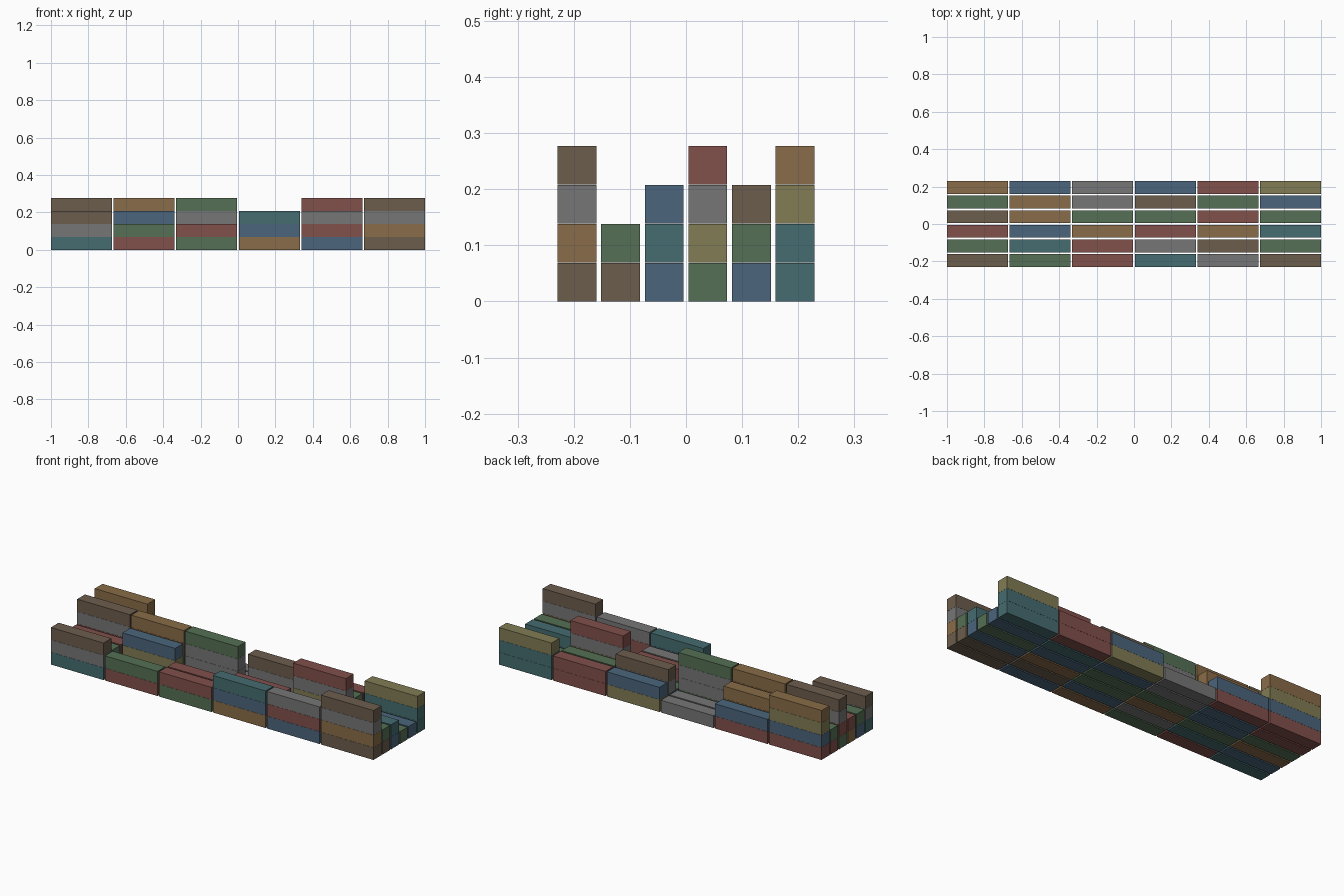
import bpy

if "Cube" in bpy.data.objects:
    bpy.data.objects.remove(bpy.data.objects["Cube"])

# Container yard: six rows of six stacks
L, W, H = 0.3265, 0.069, 0.0688       # container size
PX, PY, PZ = 0.3347, 0.0777, 0.0694   # spacing between containers

COLOURS = {
    "N": ("brown", (0.15, 0.11, 0.075)),
    "O": ("orange", (0.25, 0.15, 0.065)),
    "R": ("red", (0.22, 0.08, 0.07)),
    "G": ("green", (0.09, 0.16, 0.09)),
    "B": ("blue", (0.07, 0.13, 0.20)),
    "T": ("teal", (0.06, 0.15, 0.16)),
    "Y": ("yellow", (0.22, 0.20, 0.09)),
    "S": ("silver", (0.18, 0.18, 0.18)),
}
mats = {}
for key, (name, rgb) in COLOURS.items():
    mats[key] = bpy.data.materials.new(name + "_paint")
    mats[key].diffuse_color = (*rgb, 1)

# Stacks from left to right, colours listed bottom to top; front row first
YARD = [
    "TSN RG GR OBT BRS NOSN",
    "BG T SR BS N NG",
    "OR GYB O GR O BT",
    "GRSN BGOO GSSG G BYSR G",
    "RG BOO S BSN TG B",
    "RBYO RB S YB RR TTY",
]


def box_mesh(name, mat):
    x, y = L / 2, W / 2
    verts = [(sx * x, sy * y, z) for z in (0, H)
             for sx, sy in ((-1, -1), (1, -1), (1, 1), (-1, 1))]
    faces = [(3, 2, 1, 0), (4, 5, 6, 7)]
    faces += [(i, (i + 1) % 4, (i + 1) % 4 + 4, i + 4) for i in range(4)]
    mesh = bpy.data.meshes.new(name)
    mesh.from_pydata(verts, [], faces)
    mesh.materials.append(mat)
    return mesh


# One shared box mesh per colour
meshes = {k: box_mesh(COLOURS[k][0] + "_container", m) for k, m in mats.items()}

for row, line in enumerate(YARD):
    for col, stack in enumerate(line.split()):
        for level, key in enumerate(stack):
            ob = bpy.data.objects.new(f"container_row{row + 1}_bay{col + 1}_tier{level + 1}", meshes[key])
            ob.location = ((col - 2.5) * PX, (row - 2.5) * PY, level * PZ)
            bpy.context.collection.objects.link(ob)

for m in bpy.data.materials:
    if m.users and not m.is_grease_pencil:
        m.use_nodes = True
        m.node_tree.nodes["Principled BSDF"].inputs["Base Color"].default_value = m.diffuse_color
